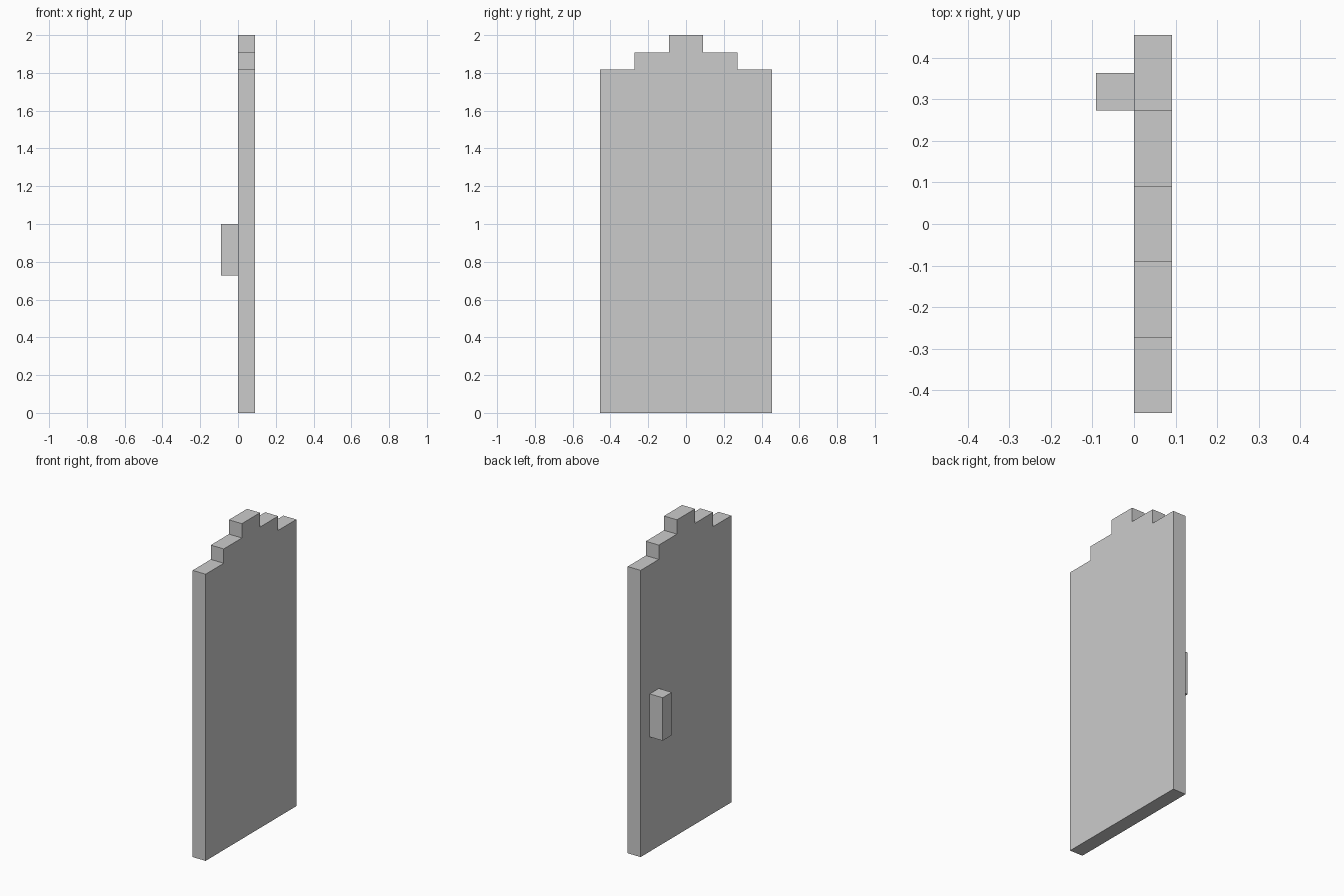
import bpy, bmesh

if "Cube" in bpy.data.objects:
    bpy.data.objects.remove(bpy.data.objects["Cube"])

U = 2 / 22  # block unit: the door is 22 blocks tall


def prism(name, outline, x0, x1):
    """Extrude a (y, z) outline, given in blocks, from x0 to x1."""
    bm = bmesh.new()
    face = bm.faces.new([bm.verts.new((x0 * U, y * U, z * U)) for y, z in outline])
    ext = bmesh.ops.extrude_face_region(bm, geom=[face])
    verts = [v for v in ext["geom"] if isinstance(v, bmesh.types.BMVert)]
    bmesh.ops.translate(bm, verts=verts, vec=((x1 - x0) * U, 0, 0))
    bmesh.ops.recalc_face_normals(bm, faces=bm.faces)
    mesh = bpy.data.meshes.new(name)
    bm.to_mesh(mesh)
    bm.free()
    obj = bpy.data.objects.new(name, mesh)
    bpy.context.collection.objects.link(obj)
    return obj


# Door slab with a stepped top, half outline mirrored across y
half = [(5, 0), (5, 20), (3, 20), (3, 21), (1, 21), (1, 22)]
prism("door_panel", half + [(-y, z) for y, z in reversed(half)], 0, 1)

# Handle block on the -x face
prism("door_handle", [(3, 8), (4, 8), (4, 11), (3, 11)], -1, 0)
